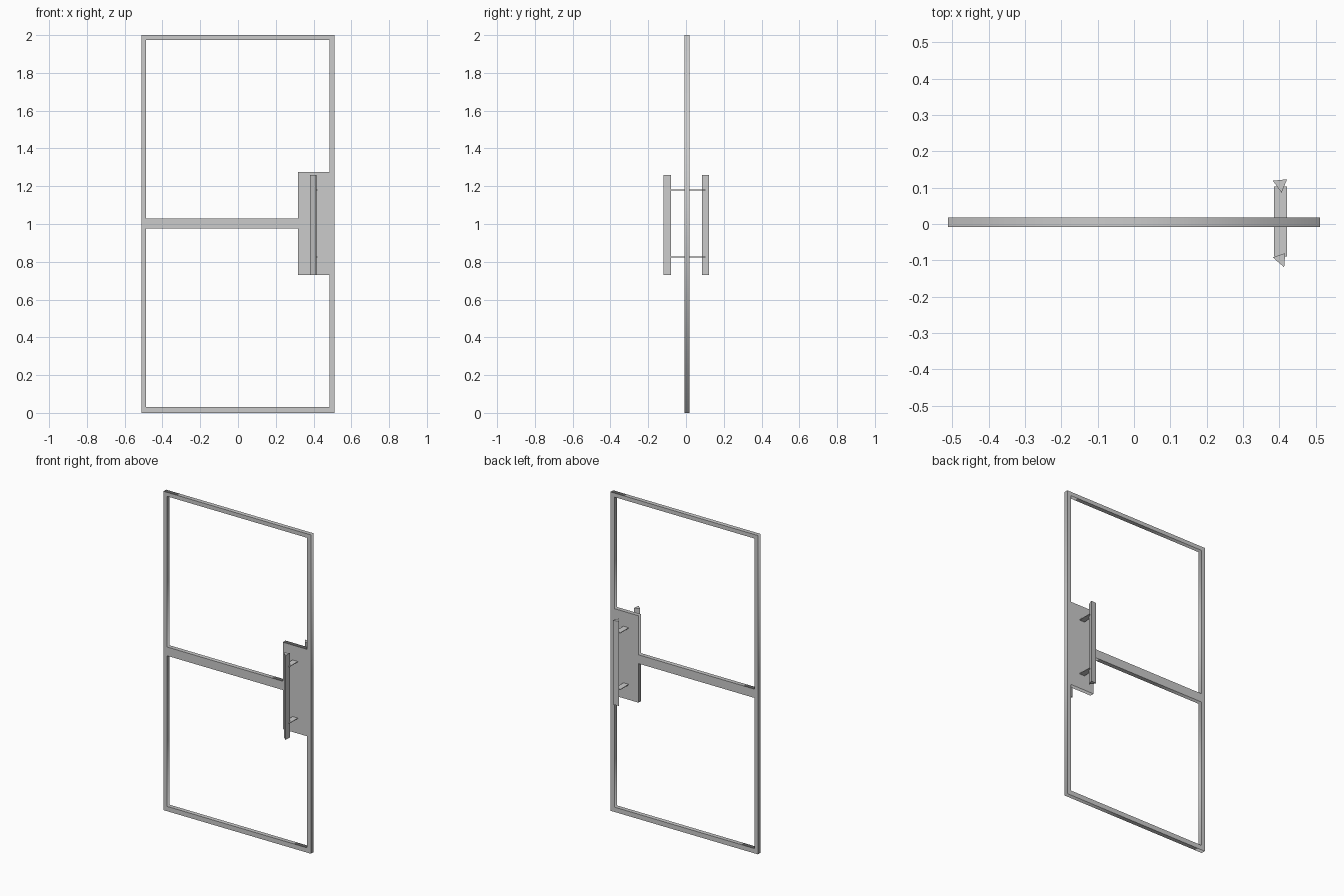
import bpy, bmesh
from math import pi

if "Cube" in bpy.data.objects:
    bpy.data.objects.remove(bpy.data.objects["Cube"])


def door_frame():
    # Flat outline with two openings; the lock plate is left solid between them
    outlines = [
        [(-0.512, 0), (0.512, 0), (0.512, 2), (-0.512, 2)],
        [(-0.487, 1.03), (0.317, 1.03), (0.317, 1.275),
         (0.485, 1.275), (0.485, 1.975), (-0.487, 1.975)],
        [(-0.487, 0.03), (0.485, 0.03), (0.485, 0.73),
         (0.317, 0.73), (0.317, 0.975), (-0.487, 0.975)],
    ]
    curve = bpy.data.curves.new("door_frame", 'CURVE')
    curve.dimensions = '2D'
    curve.fill_mode = 'BOTH'
    curve.extrude = 0.0135
    for pts in outlines:
        spline = curve.splines.new('POLY')
        spline.points.add(len(pts) - 1)
        for p, (x, z) in zip(spline.points, pts):
            p.co = (x, z, 0, 1)
        spline.use_cyclic_u = True
    obj = bpy.data.objects.new("door_frame", curve)
    bpy.context.collection.objects.link(obj)
    obj.rotation_euler.x = pi / 2
    obj.location.y = 0.005
    bpy.ops.object.select_all(action='DESELECT')
    obj.select_set(True)
    bpy.context.view_layer.objects.active = obj
    bpy.ops.object.convert(target='MESH')


def prism(name, section, z0, z1):
    # Extrude an xy cross-section from z0 to z1
    bm = bmesh.new()
    face = bm.faces.new([bm.verts.new((x, y, z0)) for x, y in section])
    ext = bmesh.ops.extrude_face_region(bm, geom=[face])
    verts = [v for v in ext["geom"] if isinstance(v, bmesh.types.BMVert)]
    bmesh.ops.translate(bm, verts=verts, vec=(0, 0, z1 - z0))
    bmesh.ops.recalc_face_normals(bm, faces=bm.faces)
    mesh = bpy.data.meshes.new(name)
    bm.to_mesh(mesh)
    bm.free()
    obj = bpy.data.objects.new(name, mesh)
    bpy.context.collection.objects.link(obj)
    return obj


door_frame()

# Three-sided pull handles, back and front
prism("back_handle", [(0.382, 0.119), (0.421, 0.123), (0.406, 0.086)], 0.73, 1.26)
prism("front_handle", [(0.382, -0.092), (0.413, -0.119), (0.416, -0.08)], 0.73, 1.26)

# Flat brackets through the plate carrying both handles
for label, z in (("lower", 0.825), ("upper", 1.18)):
    prism(label + "_handle_bracket",
          [(0.385, -0.09), (0.421, -0.09), (0.421, 0.103), (0.385, 0.103)],
          z - 0.002, z + 0.002)
